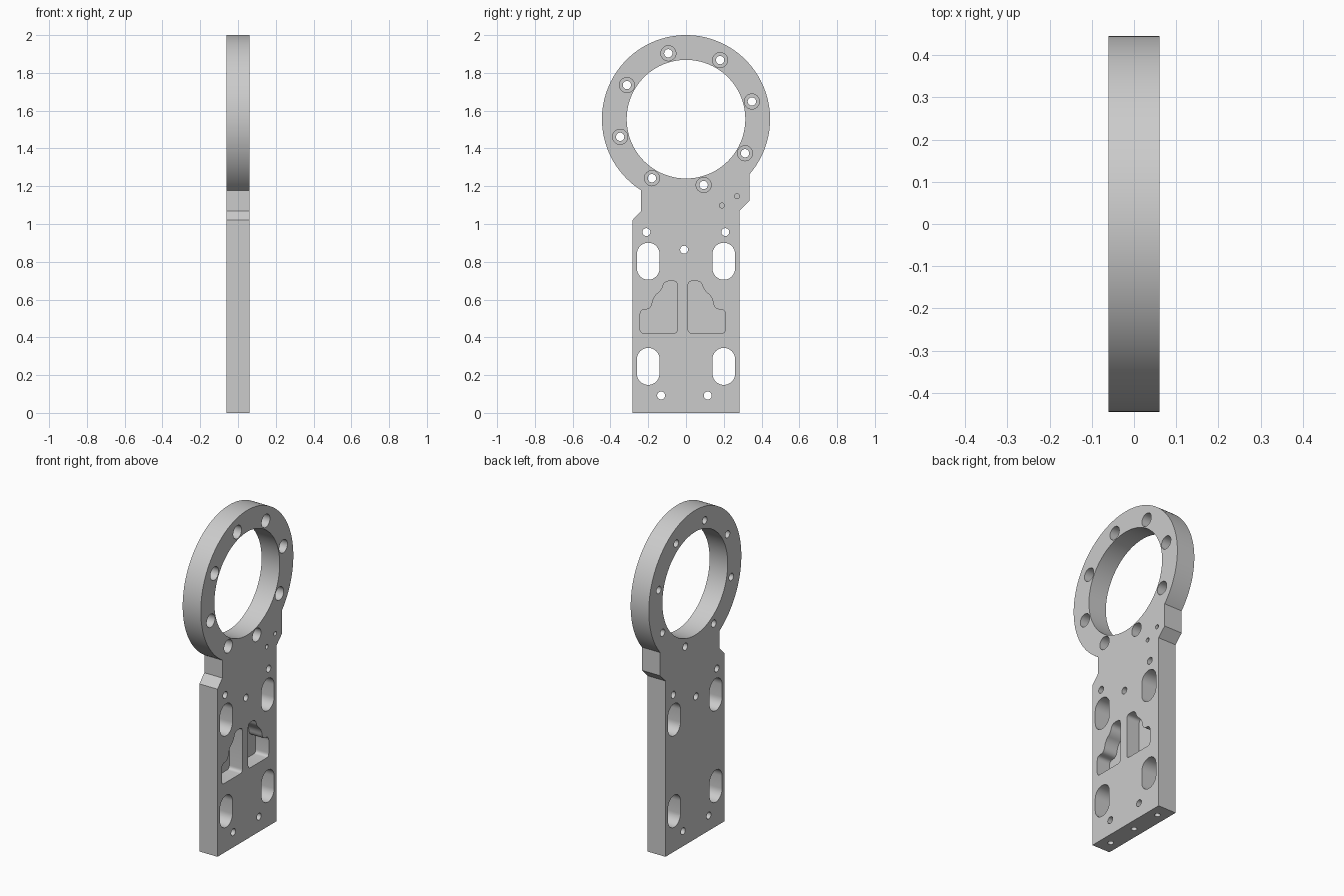
import bpy, bmesh
from math import cos, sin, pi, radians, atan2, sqrt
from mathutils import Vector

HALF = 0.061            # half the plate thickness
RING_Z = 1.555          # centre of the ring
RING_R, BORE_R, BOLT_R = 0.445, 0.314, 0.361

cube = bpy.data.objects.get("Cube")
if cube:
    bpy.data.objects.remove(cube, do_unlink=True)

metal = bpy.data.materials.new("light_grey_metal")
metal.use_nodes = True
GREY = (0.6, 0.6, 0.6, 1)
metal.diffuse_color = GREY
metal.node_tree.nodes["Principled BSDF"].inputs["Base Color"].default_value = GREY


def arc(cy, cz, r, start, end, n):
    """Points on an arc in the y-z plane."""
    return [(cy + r * cos(start + (end - start) * i / n),
             cz + r * sin(start + (end - start) * i / n)) for i in range(n + 1)]


def circle(cy, cz, r, n=32):
    return arc(cy, cz, r, 0, 2 * pi, n)[:-1]


def slot(cy, cz, r, half_height):
    d = half_height - r
    return arc(cy, cz + d, r, 0, pi, 16) + arc(cy, cz - d, r, pi, 2 * pi, 16)


def rounded(corners, n=6):
    """Round each corner (y, z, trim) of a polygon with a small curve."""
    pts = []
    for i, (y, z, trim) in enumerate(corners):
        p = Vector((y, z))
        ends = []
        for q in (corners[i - 1], corners[(i + 1) % len(corners)]):
            side = Vector(q[:2]) - p
            ends.append(p + side.normalized() * min(trim, side.length * 0.48))
        a, b = ends
        for k in range(n + 1):
            t = k / n
            v = a * (1 - t) ** 2 + p * 2 * t * (1 - t) + b * t * t
            pts.append((v.x, v.y))
    return pts


def extrude(name, profile, x0, x1, vertical=False):
    """Extrude a profile along x, or along z when vertical."""
    bm = bmesh.new()
    place = (lambda a, b: (b, a, x0)) if vertical else (lambda a, b: (x0, a, b))
    face = bm.faces.new([bm.verts.new(place(a, b)) for a, b in profile])
    new = bmesh.ops.extrude_face_region(bm, geom=[face])["geom"]
    shift = (0, 0, x1 - x0) if vertical else (x1 - x0, 0, 0)
    bmesh.ops.translate(bm, vec=shift, verts=[v for v in new if isinstance(v, bmesh.types.BMVert)])
    bmesh.ops.recalc_face_normals(bm, faces=bm.faces)
    mesh = bpy.data.meshes.new(name)
    bm.to_mesh(mesh)
    bm.free()
    obj = bpy.data.objects.new(name, mesh)
    bpy.context.collection.objects.link(obj)
    mesh.materials.append(metal)
    return obj


# Plate outline: body, stepped shoulders and ring
left_y, right_y = -0.237, 0.336
start = atan2(-sqrt(RING_R ** 2 - right_y ** 2), right_y)
end = atan2(-sqrt(RING_R ** 2 - left_y ** 2), left_y) + 2 * pi
outline = [(left_y, 1.07), (-0.284, 1.02), (-0.284, 0), (0.284, 0),
           (0.284, 1.07), (right_y, 1.122)]
outline += arc(0, RING_Z, RING_R, start, end, 110)
plate = extrude("ring_mount_plate", outline, -HALF, HALF)

bpy.context.view_layer.objects.active = plate
plate.select_set(True)


def cut(profile, x0=-0.1, x1=0.1, vertical=False):
    tool = extrude("cutter", profile, x0, x1, vertical)
    tool.hide_render = True
    mod = plate.modifiers.new("cut", "BOOLEAN")
    mod.operation, mod.solver, mod.object = "DIFFERENCE", "EXACT", tool
    bpy.ops.object.modifier_apply(modifier=mod.name)
    bpy.data.objects.remove(tool, do_unlink=True)


# Large bore
cut(circle(0, RING_Z, BORE_R, 120))

# Counterbored bolt holes around the ring
for k in range(8):
    a = radians(15 + 45 * k)
    y, z = BOLT_R * cos(a), RING_Z + BOLT_R * sin(a)
    cut(circle(y, z, 0.04), -0.01)
    cut(circle(y, z, 0.022))

# Through holes in the body
for y, z in [(-0.21, 0.957), (0.208, 0.957), (-0.01, 0.864), (-0.132, 0.092), (0.115, 0.092)]:
    cut(circle(y, z, 0.021, 24))

# Small blind pin holes on the right shoulder
for y, z in [(0.19, 1.098), (0.27, 1.147)]:
    cut(circle(y, z, 0.013, 20), 0)

# Rounded slots
for y in (-0.2, 0.2):
    for z in (0.803, 0.246):
        cut(slot(y, z, 0.06, 0.098))

# Mirrored stepped pockets, given as distance from the inner edge
pocket = [(0, 0.422, 0.022), (0.198, 0.422, 0.022), (0.198, 0.548, 0.03),
          (0.14, 0.548, 0.04), (0.127, 0.615, 0.04), (0.083, 0.65, 0.03),
          (0.07, 0.698, 0.03), (0, 0.698, 0.025)]
for side in (-1, 1):
    cut(rounded([(-0.017 + side * (0.028 + u), z, r) for u, z, r in pocket]), HALF - 0.088)

# Blind holes in the bottom edge
for y in (-0.2, 0, 0.2):
    cut(circle(y, 0, 0.017, 20), -0.05, 0.11, vertical=True)

bpy.ops.object.shade_smooth_by_angle(angle=radians(30))
